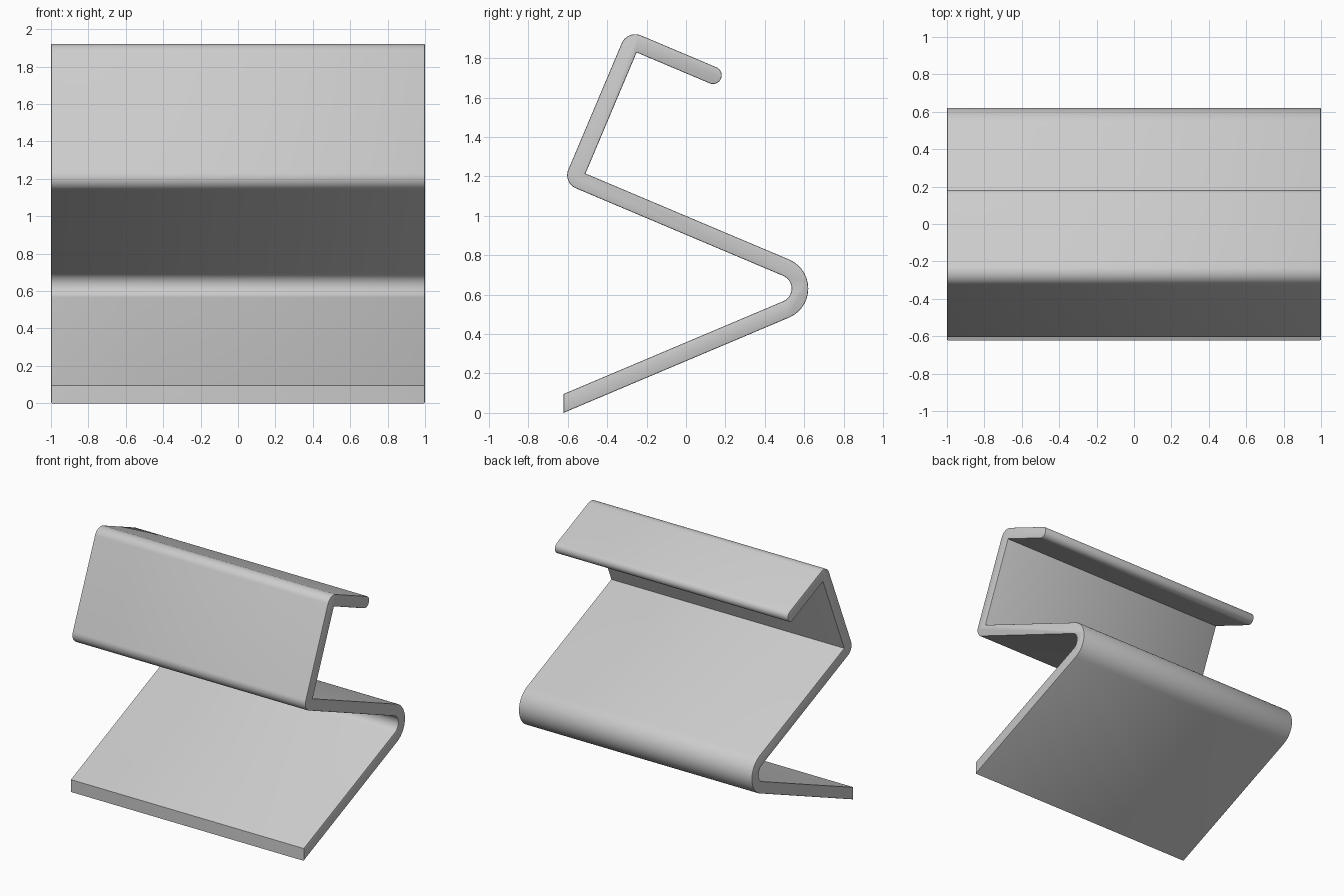
import bpy, bmesh, math
from mathutils import Vector

if "Cube" in bpy.data.objects:
    bpy.data.objects.remove(bpy.data.objects["Cube"], do_unlink=True)

# Single light grey sheet material
grey = bpy.data.materials.new("light grey")
grey.use_nodes = True
colour = (0.6, 0.6, 0.6, 1)
grey.diffuse_color = colour
grey.node_tree.nodes["Principled BSDF"].inputs["Base Color"].default_value = colour

T = 0.088                                   # sheet thickness
A = math.radians(22.9)                      # tilt of the panels
c, s, tan = math.cos(A), math.sin(A), math.tan(A)
down, up = Vector((c, -s)), Vector((s, c))  # along shelf / along back panel (y, z)
out = Vector((-c, s))                       # outward from the back panel

# Corner points of the folded strip in the y-z plane
toe = Vector((-0.622, 0.0))
fold_z = 0.631
fold = Vector((toe.x + fold_z / tan, fold_z))
fold_in = fold - Vector((T / s, 0))
seat_in = Vector((-0.51, fold_z + tan * (fold.x + 0.51)))
top_in = seat_in + up * 0.667
seat_out = seat_in + T * (out - up)
top_out = top_in + T * (out + up)
lip_in = top_in + down * 0.446
lip_out = lip_in + up * T

# (corner, fillet radius) around the outline
outline = [(toe, 0), (fold, 0.160), (seat_in, 0), (top_in, 0),
           (lip_in, 0.0435), (lip_out, 0.0435), (top_out, 0.075),
           (seat_out, 0.072), (fold_in, 0.070),
           (toe + Vector((0, T / c)), 0)]


def fillet(prev, p, nxt, r, steps=14):
    """Points of an arc of radius r that rounds corner p."""
    if r == 0:
        return [p]
    d1, d2 = (prev - p).normalized(), (nxt - p).normalized()
    half = d1.angle(d2) / 2
    centre = p + (d1 + d2).normalized() * r / math.sin(half)
    a = p + d1 * r / math.tan(half) - centre
    b = p + d2 * r / math.tan(half) - centre
    total = a.angle(b)
    return [centre + (a * math.sin((1 - k / steps) * total)
                      + b * math.sin(k / steps * total)) / math.sin(total)
            for k in range(steps + 1)]


n = len(outline)
points = []
for i, (p, r) in enumerate(outline):
    points += fillet(outline[i - 1][0], p, outline[(i + 1) % n][0], r)

# Extrude the outline across the width
bm = bmesh.new()
cap = bm.faces.new([bm.verts.new((-1, p.x, p.y)) for p in points])
ext = bmesh.ops.extrude_face_region(bm, geom=[cap], use_keep_orig=True)
moved = [g for g in ext["geom"] if isinstance(g, bmesh.types.BMVert)]
bmesh.ops.translate(bm, verts=moved, vec=(2, 0, 0))
bmesh.ops.recalc_face_normals(bm, faces=bm.faces[:])

# Slightly eased side rims
rims = [e for e in bm.edges if abs(e.verts[0].co.x - e.verts[1].co.x) < 1e-5]
bmesh.ops.bevel(bm, geom=rims, offset=0.006, segments=2, profile=0.5,
                affect='EDGES', clamp_overlap=True)

mesh = bpy.data.meshes.new("folded_stand")
bm.to_mesh(mesh)
bm.free()
mesh.materials.append(grey)
stand = bpy.data.objects.new("folded_stand", mesh)
bpy.context.collection.objects.link(stand)

bpy.context.view_layer.objects.active = stand
stand.select_set(True)
bpy.ops.object.shade_smooth_by_angle(angle=math.radians(30))
